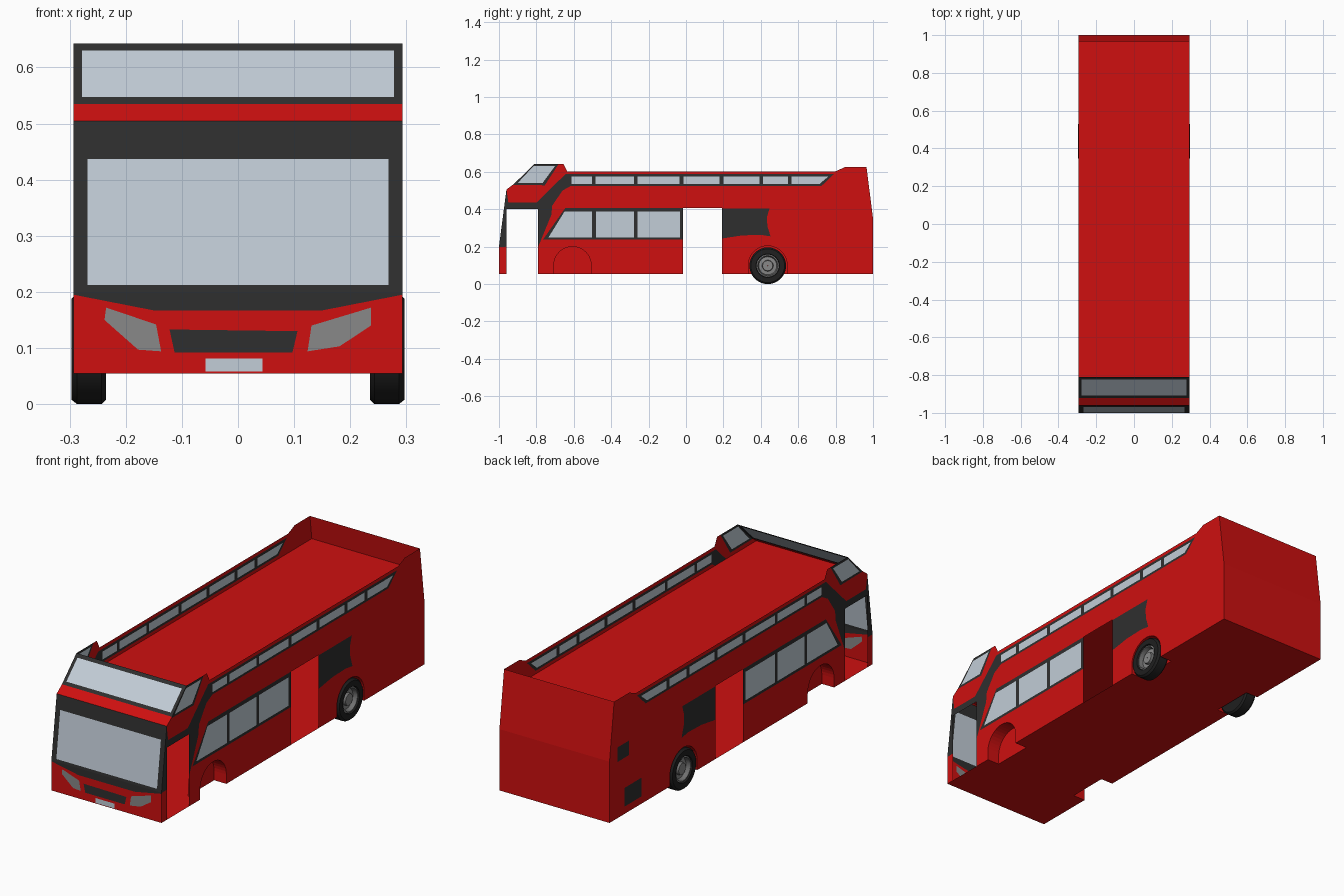
import bpy, bmesh, math
from mathutils import Vector
from mathutils.geometry import delaunay_2d_cdt

if "Cube" in bpy.data.objects:
    bpy.data.objects.remove(bpy.data.objects["Cube"])

COLOURS = {
    "red_paint": (0.62, 0.005, 0.005),
    "dark_trim": (0.028, 0.028, 0.028),
    "glass": (0.54, 0.61, 0.68),
    "lamp_grey": (0.25, 0.25, 0.25),
    "tyre_black": (0.014, 0.014, 0.014),
    "rim_grey": (0.16, 0.16, 0.16),
}
MATS = {}
for mat_name, rgb in COLOURS.items():
    MATS[mat_name] = bpy.data.materials.new(mat_name)
    MATS[mat_name].diffuse_color = (*rgb, 1)
RED, DARK, GLASS, LAMP, TYRE, RIM = COLOURS
W, FLOOR, DECK = 0.293, 0.055, 0.51


def make_object(name, verts, faces, face_mats):
    used = list(dict.fromkeys(face_mats))
    mesh = bpy.data.meshes.new(name)
    mesh.from_pydata(verts, [], faces)
    for m in used:
        mesh.materials.append(MATS[m])
    for poly, m in zip(mesh.polygons, face_mats):
        poly.material_index = used.index(m)
    ob = bpy.data.objects.new(name, mesh)
    bpy.context.collection.objects.link(ob)
    return ob


def sheet(name, layers, place, flip=False):
    """Flat sheet of layered 2D shapes; the last shape wins, None cuts a hole."""
    pts, loops = [], []
    for _, shape in layers:
        area = sum(a[0] * b[1] - b[0] * a[1] for a, b in zip(shape, shape[1:] + shape[:1]))
        shape = shape if area > 0 else shape[::-1]
        loops.append(list(range(len(pts), len(pts) + len(shape))))
        pts += [Vector(p) for p in shape]
    v, _, f, _, _, owners = delaunay_2d_cdt(pts, [], loops, 1, 1e-5)
    faces, mats = [], []
    for tri, own in zip(f, owners):
        m = layers[max(own)][0] if own else None
        if m:
            faces.append(tri[::-1] if flip else tri)
            mats.append(m)
    ob = make_object(name, [place(*p) for p in v], faces, mats)
    # Merge coplanar triangles of one colour into quads
    bm = bmesh.new()
    bm.from_mesh(ob.data)
    bmesh.ops.delete(bm, geom=[x for x in bm.verts if not x.link_faces], context='VERTS')
    bmesh.ops.join_triangles(bm, faces=bm.faces[:], cmp_materials=True,
                             angle_face_threshold=0.01, angle_shape_threshold=1.0)
    bm.to_mesh(ob.data)
    bm.free()
    return ob


def rect(a0, a1, b0, b1):
    return [(a0, b0), (a1, b0), (a1, b1), (a0, b1)]


def arch(cy, r, n=20):
    arc = [(cy + r * math.cos(math.pi * i / n), 0.1 + r * math.sin(math.pi * i / n))
           for i in range(n + 1)]
    return [(cy + r, FLOOR)] + arc + [(cy - r, FLOOR)]


def along(profile):
    """y as a function of z along a (z, y) profile."""
    def y_at(z):
        for (z0, y0), (z1, y1) in zip(profile, profile[1:]):
            if z <= z1 + 1e-6:
                return y0 + (y1 - y0) * (z - z0) / (z1 - z0)
        return profile[-1][1]
    return y_at


front_profile = [(FLOOR, -1), (0.2, -1), (0.505, -0.96), (0.535, -0.92), (0.643, -0.81)]
rear_profile = [(FLOOR, 1), (0.35, 1), (0.625, 0.965)]
front_y, rear_y = along(front_profile), along(rear_profile)
ARCHES = {"front": (-0.607, 0.1), "rear": (0.437, 0.104)}
POCKET = 0.228

# Side walls: body colour, trim, glazing, then openings
side = [(RED, [(y, z) for z, y in front_profile]
         + [(-0.655, 0.643), (-0.635, 0.603), (0.8, 0.603), (0.85, 0.625)]
         + [(y, z) for z, y in rear_profile[::-1]])]
side += [
    (DARK, [(-1, 0.198), (-1, 0.2), (-0.96, 0.505), (-0.95, 0.435), (-0.95, 0.2)]),
    (DARK, [(-0.96, 0.435), (-0.80, 0.435), (-0.645, 0.587), (0.79, 0.587), (0.725, 0.525),
            (-0.615, 0.525), (-0.66, 0.5), (-0.715, 0.42), (-0.72, 0.37), (-0.79, 0.2),
            (-0.79, 0.40), (-0.96, 0.40)]),
    (DARK, [(-0.92, 0.535), (-0.81, 0.643), (-0.68, 0.643), (-0.755, 0.528), (-0.925, 0.53)]),
    (GLASS, [(-0.9, 0.54), (-0.815, 0.631), (-0.70, 0.631), (-0.767, 0.54)]),
    (DARK, [(-0.765, 0.237), (-0.645, 0.407), (-0.015, 0.407), (-0.015, 0.237)]),
    (GLASS, [(-0.735, 0.25), (-0.65, 0.387), (-0.503, 0.387), (-0.503, 0.25)]),
    (GLASS, rect(-0.482, -0.278, 0.25, 0.387)),
    (GLASS, rect(-0.258, -0.033, 0.25, 0.387)),
    (DARK, [(0.19, 0.405), (0.447, 0.405), (0.433, 0.36), (0.435, 0.31), (0.452, 0.255),
            (0.40, 0.263), (0.30, 0.26), (0.19, 0.243)]),
    (GLASS, [(0.565, 0.536), (0.565, 0.574), (0.76, 0.574), (0.715, 0.536)]),
]
for y0, y1 in [(-0.612, -0.503), (-0.483, -0.278), (-0.258, -0.035), (-0.013, 0.18),
               (0.2, 0.393), (0.413, 0.545)]:
    side.append((GLASS, rect(y0, y1, 0.536, 0.574)))
openings = [(None, rect(-0.96, -0.79, FLOOR, 0.402)), (None, rect(-0.015, 0.193, FLOOR, 0.407))]
openings += [(None, arch(*a)) for a in ARCHES.values()]
hatches = [(DARK, rect(0.85, 0.94, 0.325, 0.395)), (DARK, rect(0.755, 0.885, 0.09, 0.18))]
sheet("right_side", side + openings, lambda y, z: (W, y, z))
sheet("left_side", side + hatches + openings, lambda y, z: (-W, y, z), flip=True)

# Front: creased bands, windscreens, lamps, grille and plate
front = [(RED, rect(-W, W, a[0], b[0])) for a, b in zip(front_profile, front_profile[1:])]
front += [
    (DARK, [(-W, 0.195), (-0.15, 0.167), (0.15, 0.167), (W, 0.195), (W, 0.505), (-W, 0.505)]),
    (GLASS, rect(-0.268, 0.268, 0.212, 0.437)),
    (DARK, rect(-W, W, 0.535, 0.643)),
    (GLASS, rect(-0.278, 0.278, 0.547, 0.63)),
    (LAMP, [(-0.238, 0.15), (-0.235, 0.172), (-0.146, 0.142), (-0.137, 0.094), (-0.178, 0.097)]),
    (LAMP, [(0.237, 0.172), (0.237, 0.14), (0.181, 0.103), (0.124, 0.094), (0.131, 0.14)]),
    (DARK, [(-0.122, 0.133), (0.106, 0.13), (0.097, 0.092), (-0.113, 0.092)]),
    (GLASS, rect(-0.058, 0.044, 0.058, 0.081)),
]
sheet("front_panel", front, lambda x, z: (x, front_y(z), z))

# Rear wall
rear = [(RED, rect(-W, W, a[0], b[0])) for a, b in zip(rear_profile, rear_profile[1:])]
sheet("rear_panel", rear, lambda x, z: (x, rear_y(z), z), flip=True)

# Open upper deck, and lower floor notched at the wheels
sheet("upper_deck", [(RED, rect(-W, W, front_y(DECK), rear_y(DECK)))], lambda x, y: (x, y, DECK))
notches = [(None, rect(min(s * POCKET, s * W), max(s * POCKET, s * W), cy - r, cy + r))
           for cy, r in ARCHES.values() for s in (-1, 1)]
sheet("lower_floor", [(RED, rect(-W, W, -1, 1))] + notches, lambda x, y: (x, y, FLOOR), flip=True)


def wheel_pocket(name, s, cy, r):
    """Curved arch lining with a closed inner wall."""
    line = arch(cy, r)
    n = len(line)
    verts = [(s * x, y, z) for x in (W, POCKET) for y, z in line]
    faces = [(i, i + 1, n + i + 1, n + i) for i in range(n - 1)]
    faces.append(tuple(range(n, 2 * n)))
    if s < 0:
        faces = [f[::-1] for f in faces]
    make_object(name, verts, faces, [RED] * len(faces))


def wheel(name, s, cy, seg=36):
    """Lathe of (radius, x, colour of the band that follows)."""
    prof = [(0.0, 0.235, TYRE), (0.09, 0.235, TYRE), (0.098, 0.243, TYRE), (0.098, 0.287, TYRE),
            (0.09, 0.297, TYRE), (0.063, 0.297, TYRE), (0.06, 0.290, LAMP), (0.054, 0.292, RIM),
            (0.048, 0.272, LAMP), (0.03, 0.274, RIM), (0.027, 0.286, LAMP), (0.0, 0.286, LAMP)]
    verts, faces, mats = [], [], []
    for r, x, _ in prof:
        r = max(r, 0.0005)
        verts += [(s * x, cy + r * math.cos(2 * math.pi * k / seg),
                   0.098 + r * math.sin(2 * math.pi * k / seg)) for k in range(seg)]
    for i in range(len(prof) - 1):
        for k in range(seg):
            j = (k + 1) % seg
            f = (i * seg + k, i * seg + j, (i + 1) * seg + j, (i + 1) * seg + k)
            faces.append(f[::-1] if s > 0 else f)
            mats.append(prof[i][2])
    ob = make_object(name, verts, faces, mats)
    bm = bmesh.new()
    bm.from_mesh(ob.data)
    bmesh.ops.recalc_face_normals(bm, faces=bm.faces[:])
    bm.to_mesh(ob.data)
    bm.free()
    bpy.ops.object.select_all(action='DESELECT')
    ob.select_set(True)
    bpy.context.view_layer.objects.active = ob
    bpy.ops.object.shade_smooth_by_angle(angle=math.radians(35))


# Wheel arches at both axles, wheels on the rear axle
for s, label in ((1, "right"), (-1, "left")):
    for axle, (cy, r) in ARCHES.items():
        wheel_pocket(f"{axle}_{label}_wheel_arch", s, cy, r)
    wheel(f"rear_{label}_wheel", s, ARCHES["rear"][0])

for m in bpy.data.materials:
    if m.users and not m.is_grease_pencil:
        m.use_nodes = True
        m.node_tree.nodes["Principled BSDF"].inputs["Base Color"].default_value = m.diffuse_color
